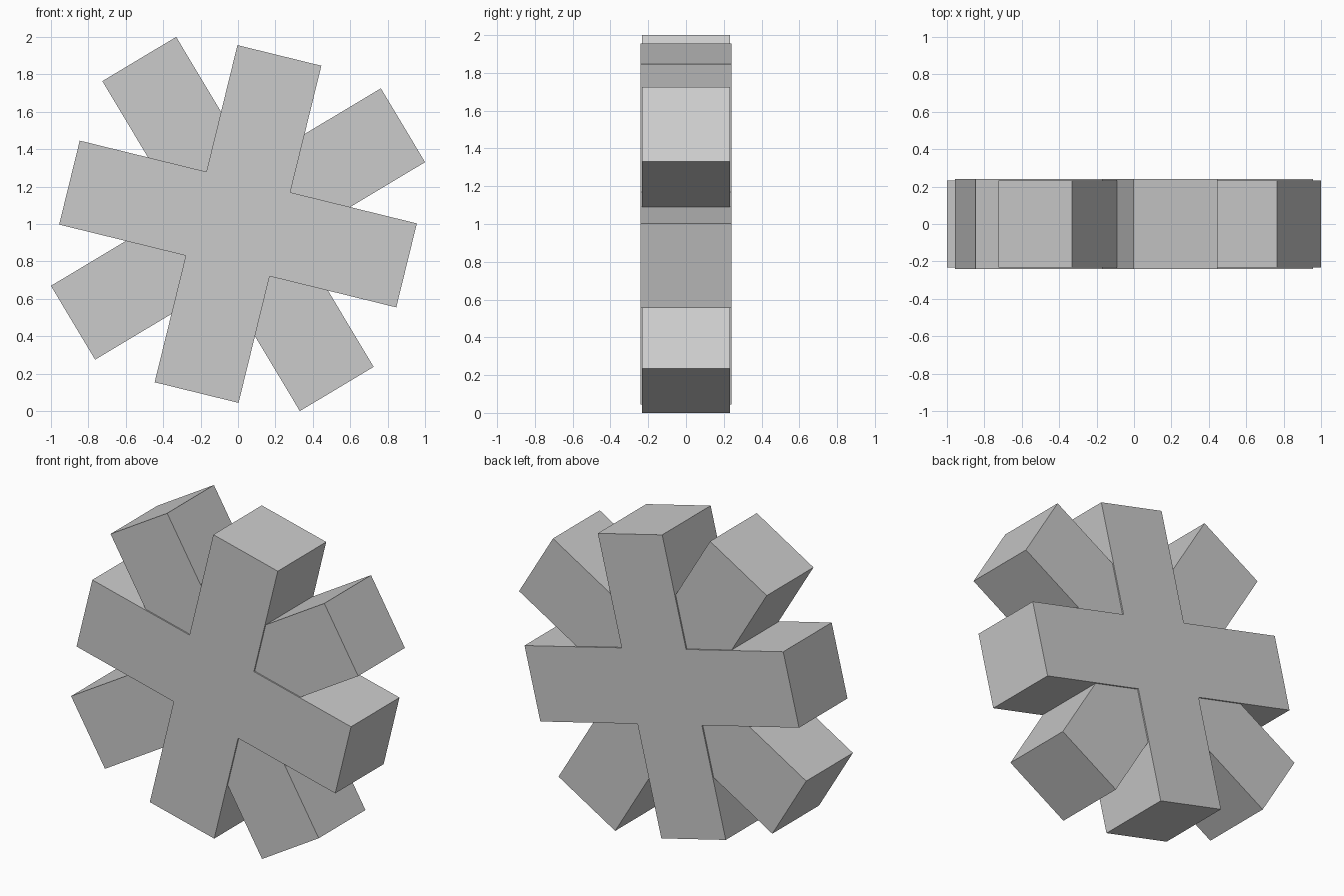
import bpy, bmesh
from math import radians
from mathutils import Matrix, Vector

if "Cube" in bpy.data.objects:
    bpy.data.objects.remove(bpy.data.objects["Cube"])


def make_cross(name, reach, half_width, half_depth, tilt):
    """Plus-shaped prism in the XZ plane, tilted clockwise seen from the front."""
    r, w = reach, half_width
    arm = [(-w, w), (-w, r), (w, r)]
    outline = []
    for i in range(4):
        turn = Matrix.Rotation(radians(-90 * i - tilt), 2)
        outline += [turn @ Vector(p) for p in arm]
    bm = bmesh.new()
    face = bm.faces.new([bm.verts.new((p.x, -half_depth, p.y)) for p in outline])
    ext = bmesh.ops.extrude_face_region(bm, geom=[face])
    back = [v for v in ext["geom"] if isinstance(v, bmesh.types.BMVert)]
    bmesh.ops.translate(bm, vec=(0, 2 * half_depth, 0), verts=back)
    bmesh.ops.recalc_face_normals(bm, faces=bm.faces)
    mesh = bpy.data.meshes.new(name)
    bm.to_mesh(mesh)
    bm.free()
    obj = bpy.data.objects.new(name, mesh)
    obj.location.z = 1.0
    bpy.context.collection.objects.link(obj)
    return obj


# Thicker, shorter cross in front of the slightly thinner, longer one
make_cross("thick_cross", 0.928, 0.231, 0.241, 13.8)
make_cross("thin_cross", 1.028, 0.23, 0.2325, -30.9)
